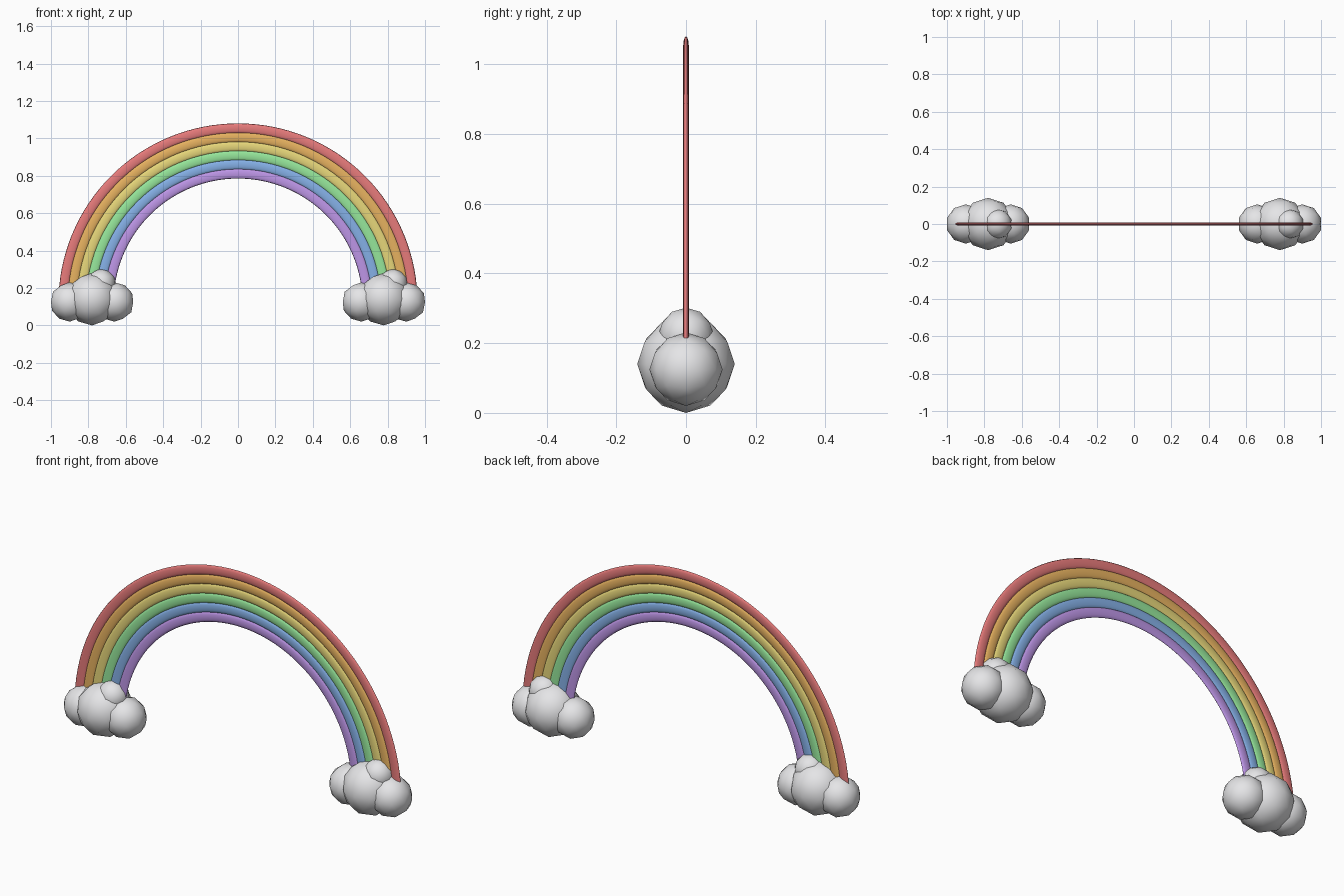
import bpy
import bmesh
import math
from mathutils import Matrix, Vector

cube = bpy.data.objects.get("Cube")
if cube:
    bpy.data.objects.remove(cube, do_unlink=True)


def make_material(name, rgb):
    """Flat material from 0-255 sRGB values."""
    linear = [((c / 255 + 0.055) / 1.055) ** 2.4 for c in rgb]
    mat = bpy.data.materials.new(name)
    mat.use_nodes = True
    mat.diffuse_color = (*linear, 1)
    mat.node_tree.nodes["Principled BSDF"].inputs["Base Color"].default_value = (*linear, 1)
    return mat


def finish(name, bm, mat):
    """Turn a bmesh into a smooth-shaded object."""
    bmesh.ops.recalc_face_normals(bm, faces=bm.faces)
    mesh = bpy.data.meshes.new(name)
    for face in bm.faces:
        face.smooth = len(face.verts) <= 4
    bm.to_mesh(mesh)
    bm.free()
    mesh.materials.append(mat)
    obj = bpy.data.objects.new(name, mesh)
    bpy.context.collection.objects.link(obj)
    return obj


# Rainbow: flattened tubes swept through half a circle, outermost first
ARCH_Z = 0.12
OUTER_RADIUS = 0.934
SPACING = 0.0486
HALF_WIDTH, HALF_DEPTH = 0.026, 0.008
SIDES, STEPS = 12, 64


def arch_band(name, radius, mat):
    bm = bmesh.new()
    ring = []
    for i in range(SIDES):
        a = math.tau * i / SIDES
        ring.append(bm.verts.new((radius + HALF_WIDTH * math.cos(a),
                                  HALF_DEPTH * math.sin(a), ARCH_Z)))
    edges = [bm.edges.new((ring[i], ring[(i + 1) % SIDES])) for i in range(SIDES)]
    bmesh.ops.spin(bm, geom=edges, cent=(0, 0, ARCH_Z), axis=(0, -1, 0),
                   angle=math.pi, steps=STEPS)
    bmesh.ops.holes_fill(bm, edges=[e for e in bm.edges if e.is_boundary], sides=0)
    return finish(name, bm, mat)


bands = [
    ("red", (240, 128, 128)),
    ("orange", (240, 185, 100)),
    ("yellow", (245, 228, 130)),
    ("green", (155, 238, 160)),
    ("blue", (140, 185, 242)),
    ("purple", (202, 160, 246)),
]
for index, (colour, rgb) in enumerate(bands):
    arch_band(colour + "_band", OUTER_RADIUS - index * SPACING,
              make_material(colour, rgb))

# Clouds: the same cluster of low-poly puffs at each foot
cloud_white = make_material("cloud_white", (240, 240, 242))
puffs = [  # name, x offset, height, radius
    ("main_puff", 0, 0.14, 0.14),
    ("right_puff", -0.12, 0.125, 0.105),
    ("left_puff", 0.12, 0.125, 0.105),
    ("top_puff", 0.048, 0.222, 0.08),
]
for side, cloud_x in (("right", -0.78), ("left", 0.78)):
    for name, x, z, radius in puffs:
        bm = bmesh.new()
        bmesh.ops.create_icosphere(bm, subdivisions=2, radius=radius,
                                   matrix=Matrix.Translation(Vector((cloud_x + x, 0, z))))
        finish(side + "_cloud_" + name, bm, cloud_white)
